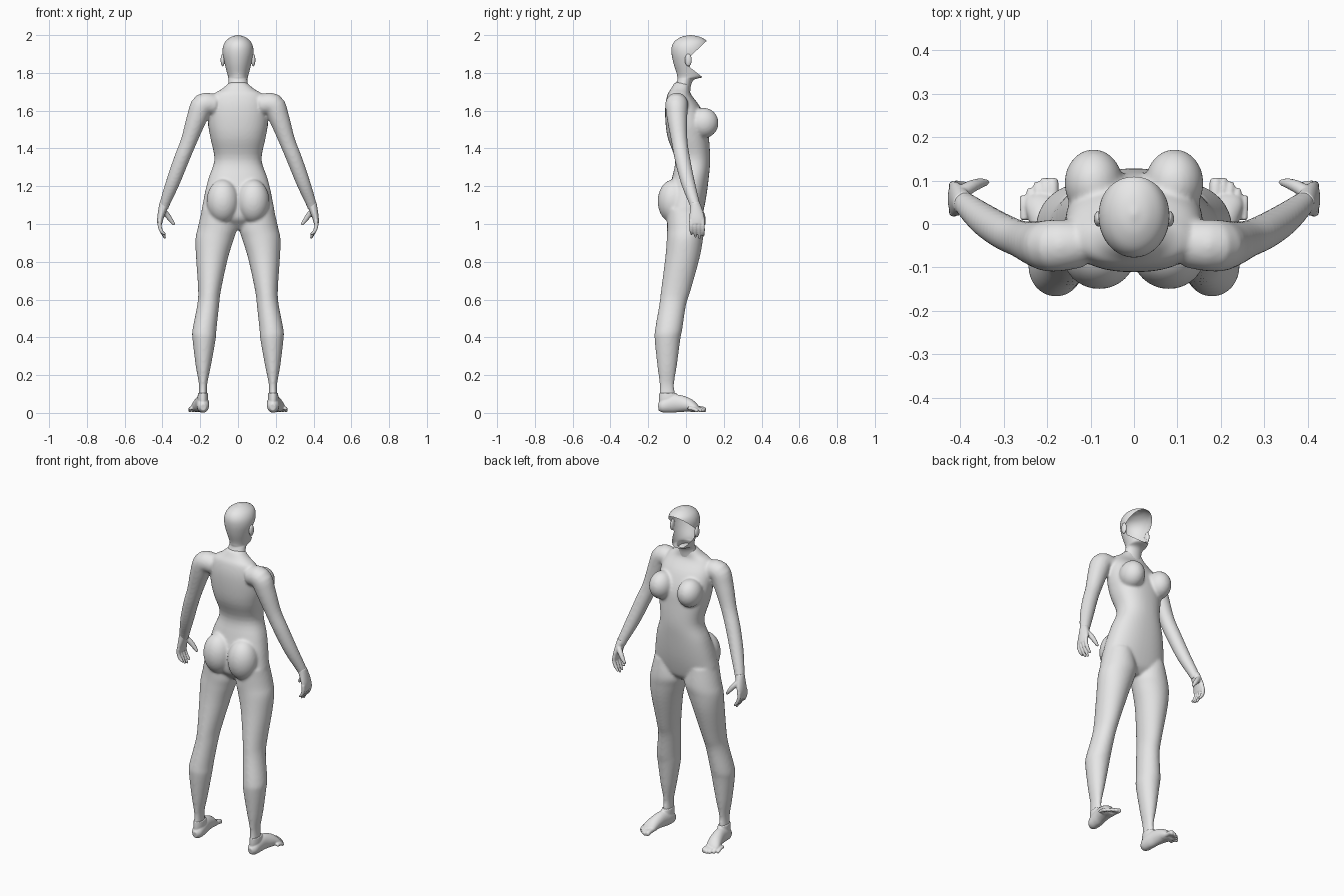
import bpy, bmesh, math
from mathutils import Vector, Matrix

if "Cube" in bpy.data.objects:
    bpy.data.objects.remove(bpy.data.objects["Cube"])

grey = bpy.data.materials.new("plain_grey")
grey.diffuse_color = (0.8, 0.8, 0.8, 1)
grey.use_nodes = True
grey.node_tree.nodes["Principled BSDF"].inputs["Base Color"].default_value = grey.diffuse_color
X, Y, Z = Vector((1, 0, 0)), Vector((0, 1, 0)), Vector((0, 0, 1))


def catmull(rows, steps):
    """Smoothly resample a list of equal-length rows."""
    out, n = [], len(rows)
    for i in range(n - 1):
        p = [rows[max(0, min(n - 1, i + k))] for k in (-1, 0, 1, 2)]
        for s in range(steps):
            t = s / steps
            out.append([0.5 * (2 * b + (c - a) * t + (2 * a - 5 * b + 4 * c - d) * t * t
                               + (3 * b - a - 3 * c + d) * t ** 3) for a, b, c, d in zip(*p)])
    return out + [list(rows[-1])]


def tube(bm, rows, ref=X, tangent=None, side=1, segs=32, steps=4, power=2.0):
    """Closed loft through rows of (x, y, z, radius along ref, other radius)."""
    rows = catmull(rows, steps)
    pos = [Vector(r[:3]) for r in rows]
    rings = []
    for i, r in enumerate(rows):
        t = tangent or (pos[min(i + 1, len(pos) - 1)] - pos[max(i - 1, 0)]).normalized()
        u = (ref - t * ref.dot(t)).normalized()
        v = t.cross(u)
        ring = []
        for k in range(segs):
            a = math.tau * k / segs
            c, s = (math.copysign(abs(w) ** (2 / power), w) for w in (math.cos(a), math.sin(a)))
            p = pos[i] + u * (c * max(r[3], .002)) + v * (s * max(r[4], .002))
            ring.append(bm.verts.new((p.x * side, p.y, p.z)))
        rings.append(ring)
    for a, b in zip(rings, rings[1:]):
        for k in range(segs):
            j = (k + 1) % segs
            bm.faces.new((a[k], a[j], b[j], b[k]))
    bm.faces.new(rings[0])
    bm.faces.new(rings[-1])


def stack(rows):
    """Turn (z, x0, x1, back, front) into horizontal loft rows."""
    return [((a + b) / 2, (c + d) / 2, z, (b - a) / 2, (d - c) / 2) for z, a, b, c, d in rows]


def ball(bm, center, radii):
    bmesh.ops.create_uvsphere(bm, u_segments=32, v_segments=20, radius=1,
                              matrix=Matrix.Translation(center) @ Matrix.Diagonal((*radii, 1)))


def finish(name, bm, voxel=0, smooth=0):
    bmesh.ops.recalc_face_normals(bm, faces=bm.faces)
    for f in bm.faces:
        f.smooth = True
    me = bpy.data.meshes.new(name)
    bm.to_mesh(me)
    bm.free()
    me.materials.append(grey)
    ob = bpy.data.objects.new(name, me)
    bpy.context.collection.objects.link(ob)
    if voxel:
        m = ob.modifiers.new("fuse", 'REMESH')
        m.mode, m.voxel_size, m.use_smooth_shade = 'VOXEL', voxel, True
        m = ob.modifiers.new("soften", 'SMOOTH')
        m.factor, m.iterations = 0.5, smooth
    return ob


# Body: torso, bust, seat, arms and legs fused together
bm = bmesh.new()
torso = [(1.75, .045, -.06, .02), (1.715, .085, -.08, .02), (1.685, .13, -.098, .027),
         (1.62, .155, -.11, .075), (1.53, .158, -.108, .112), (1.45, .145, -.095, .122),
         (1.34, .125, -.058, .128), (1.24, .157, -.075, .12), (1.13, .182, -.1, .105),
         (1.04, .19, -.1, .085), (1.0, .12, -.07, .07), (.97, .04, -.04, .04)]
tube(bm, stack([(z, -w, w, b, f) for z, w, b, f in torso]), tangent=Z, segs=48, power=2.3)
leg = [(1.08, .03, .19, -.1, .085), (.98, .008, .213, -.1, .096), (.92, .022, .225, -.102, .09),
       (.82, .053, .222, -.11, .072), (.65, .09, .211, -.132, .025), (.57, .1, .216, -.142, .0),
       (.44, .114, .241, -.164, -.02), (.39, .118, .241, -.166, -.03),
       (.25, .143, .224, -.152, -.048), (.15, .163, .207, -.14, -.063),
       (.08, .163, .209, -.142, -.055), (.04, .168, .205, -.14, -.06)]
arm = [(.12, -.045, 1.63, .055), (.185, -.05, 1.632, .06), (.218, -.047, 1.56, .054),
       (.26, -.035, 1.44, .043), (.3, -.018, 1.34, .041), (.345, .01, 1.22, .037),
       (.387, .045, 1.11, .028), (.395, .052, 1.08, .026)]
for s in (1, -1):
    tube(bm, stack(leg), tangent=Z, side=s)
    tube(bm, [(*p, p[3]) for p in arm], ref=Y, side=s)
    ball(bm, (s * .093, .094, 1.535), (.067, .078, .08))
    ball(bm, (s * .08, -.065, 1.12), (.086, .085, .116))
finish("body", bm, .007, 10)

# Hands: flat palm, four bent fingers and a thumb
for s, label in ((1, "right"), (-1, "left")):
    bm = bmesh.new()
    tube(bm, [(.39, .047, 1.11, .026, .026), (.4, .053, 1.075, .033, .022),
              (.411, .058, 1.03, .04, .017), (.415, .058, 1.0, .038, .013)], ref=Y, side=s)
    for k, tip in enumerate((.945, .928, .922, .936)):
        y = .027 + .0205 * k
        tube(bm, [(.413, y, 1.02, .011, .011), (.415, y + .001, .99, .0105, .0105),
                  (.404, y + .002, .96, .0095, .0095), (.385, y + .003, tip, .006, .006)],
             ref=Y, side=s, segs=12)
    tube(bm, [(.4, .07, 1.075, .016, .016), (.376, .085, 1.048, .015, .015),
              (.355, .093, 1.02, .012, .012), (.337, .096, .995, .007, .007)],
         ref=Y, side=s, segs=12)
    finish(label + "_hand", bm, .004, 3)

# Feet: ankle, arched sole and five toes
for s, label in ((1, "right"), (-1, "left")):
    bm = bmesh.new()
    tube(bm, [(.184, -.147, .03, .014, .018), (.185, -.125, .034, .03, .034),
              (.187, -.085, .046, .034, .046), (.193, -.04, .05, .034, .046),
              (.203, .01, .042, .038, .037), (.211, .045, .028, .04, .025),
              (.213, .062, .02, .034, .015)], side=s)
    tube(bm, stack([(.105, .16, .212, -.142, -.05), (.07, .158, .214, -.143, -.04),
                    (.035, .162, .208, -.14, -.04)]), tangent=Z, side=s)
    for k, (tip, r) in enumerate(((.106, .014), (.106, .011), (.097, .0105), (.083, .010), (.066, .0095))):
        x = .186 + .0165 * k
        tube(bm, [(x, .025 - .004 * k, .024, r, r), (x + .001, tip - .03, .022, r, r),
                  (x + .002, tip - .006, r + .002, r, r * .95), (x + .002, tip, r + .001, r * .5, r * .5)],
             side=s, segs=12)
    finish(label + "_foot", bm, .004, 3)

# Head and neck: hollow shell with the face opening cut by three planes
bm = bmesh.new()
head = [(1.67, .075, -.085, .02), (1.7, .064, -.078, .022), (1.74, .052, -.055, .028),
        (1.765, .049, -.045, .045), (1.778, .052, -.046, .088), (1.8, .058, -.05, .098),
        (1.85, .071, -.066, .105), (1.9, .081, -.076, .112), (1.94, .079, -.075, .116),
        (1.97, .064, -.058, .108), (1.99, .037, -.025, .075), (1.998, .012, .008, .04),
        (2.0, .003, .02, .026)]
tube(bm, stack([(z, -w, w, b, f) for z, w, b, f in head]), tangent=Z, segs=40)
cuts = [(Vector((0, .02, 1.885)), Vector((0, .085, -.09))),
        (Vector((0, .02, 1.85)), Vector((0, 1, 0))),
        (Vector((0, .02, 1.83)), Vector((0, .055, .07)))]
for co, no in cuts:
    bmesh.ops.bisect_plane(bm, geom=bm.verts[:] + bm.edges[:] + bm.faces[:],
                           plane_co=co, plane_no=no, dist=1e-5)
face = [f for f in bm.faces if all((f.calc_center_median() - co).dot(no) > 0 for co, no in cuts)]
bmesh.ops.delete(bm, geom=face, context='FACES')
finish("head_and_neck", bm)

# Ears
for s, label in ((1, "right"), (-1, "left")):
    bm = bmesh.new()
    ball(bm, (s * .081, .012, 1.868), (.011, .018, .033))
    finish(label + "_ear", bm)
